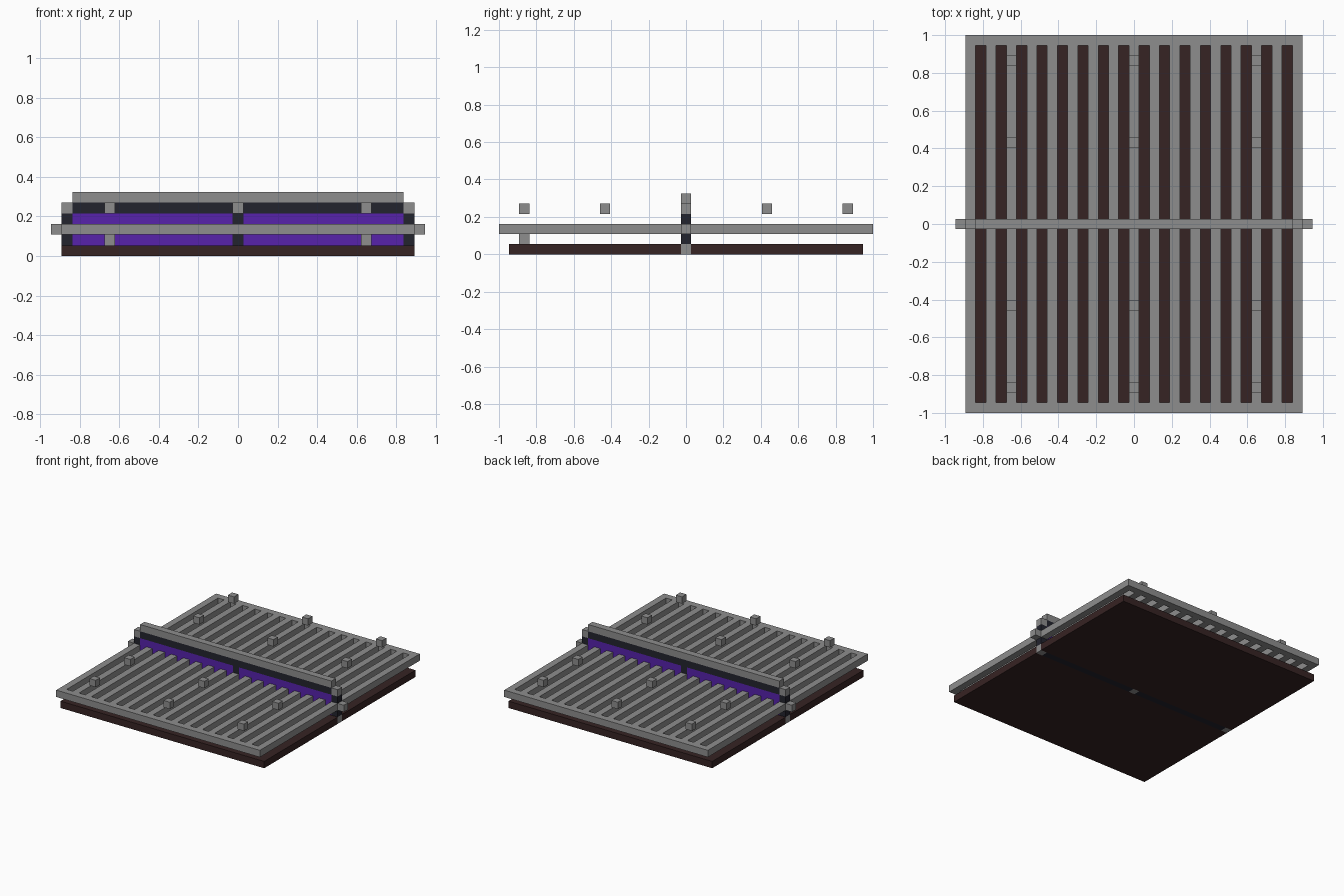
import bpy
import bmesh
from mathutils import Matrix, Vector

cube = bpy.data.objects.get("Cube")
if cube:
    bpy.data.objects.remove(cube, do_unlink=True)

U = 2 / 37  # one block of the modular layout


def material(name, rgb):
    mat = bpy.data.materials.new(name)
    mat.use_nodes = True
    mat.diffuse_color = (*rgb, 1)
    mat.node_tree.nodes["Principled BSDF"].inputs["Base Color"].default_value = (*rgb, 1)
    return mat


GREY = material("stone grey", (0.27, 0.27, 0.27))
BROWN = material("dark brown", (0.037, 0.017, 0.017))
NAVY = material("dark navy", (0.016, 0.017, 0.027))
PURPLE = material("purple", (0.095, 0.016, 0.41))


def boxes(name, mat, spans, mirror=""):
    """One object from boxes, each (x0, x1, y0, y1, z0, z1) in blocks."""
    bm = bmesh.new()
    for x0, x1, y0, y1, z0, z1 in spans:
        centre = Vector((x0 + x1, y0 + y1, z0 + z1)) * U / 2
        size = Vector((x1 - x0, y1 - y0, z1 - z0)) * U
        bmesh.ops.create_cube(bm, size=1, matrix=Matrix.LocRotScale(centre, None, size))
    mesh = bpy.data.meshes.new(name)
    bm.to_mesh(mesh)
    bm.free()
    mesh.materials.append(mat)
    obj = bpy.data.objects.new(name, mesh)
    bpy.context.collection.objects.link(obj)
    if mirror:
        mod = obj.modifiers.new("Mirror", "MIRROR")
        mod.use_axis = [axis in mirror for axis in "xyz"]
        mod.use_mirror_merge = False


def block(x, y, z):
    return (x - 0.5, x + 0.5, y - 0.5, y + 0.5, z, z + 1)


# Base slab in two halves, with the wall's foundation between them
boxes("base_slab", BROWN, [(-16.5, 16.5, 0.5, 17.5, 0, 1)], "y")
boxes("foundation_strip", NAVY, [(0.5, 15.5, -0.5, 0.5, 0, 1)], "x")
boxes("foundation_blocks", GREY, [block(x, 0, 0) for x in (-16, 0, 16)])

# Slatted deck: bars along y closed by an end rail
slats = [(x - 0.5, x + 0.5, 0.5, 17.5, 2, 3) for x in range(-16, 17, 2)]
boxes("deck_slats", GREY, slats, "y")
boxes("deck_end_rails", GREY, [(-16.5, 16.5, 17.5, 18.5, 2, 3)], "y")

# Central dividing wall
boxes("wall_posts", NAVY, [(x - 0.5, x + 0.5, -0.5, 0.5, 1, 4) for x in (-16, 0, 16)])
boxes("wall_panels", PURPLE, [(0.5, 15.5, -0.5, 0.5, 1, 4)], "x")
boxes("wall_beam", NAVY, [(-15.5, 15.5, -0.5, 0.5, 4, 5)])
boxes("wall_top_rail", GREY, [(-15.5, 15.5, -0.5, 0.5, 5, 6)])
boxes("post_caps", GREY, [block(16, 0, 4)], "x")
boxes("side_studs", GREY, [block(17, 0, 2)], "x")

# Blocks hovering over the deck, and two supports under its front
boxes("deck_blocks", GREY, [block(x, y, 4) for x in (-12, 0, 12) for y in (8, 16)], "y")
boxes("front_supports", GREY, [block(12, -16, 1)], "x")
